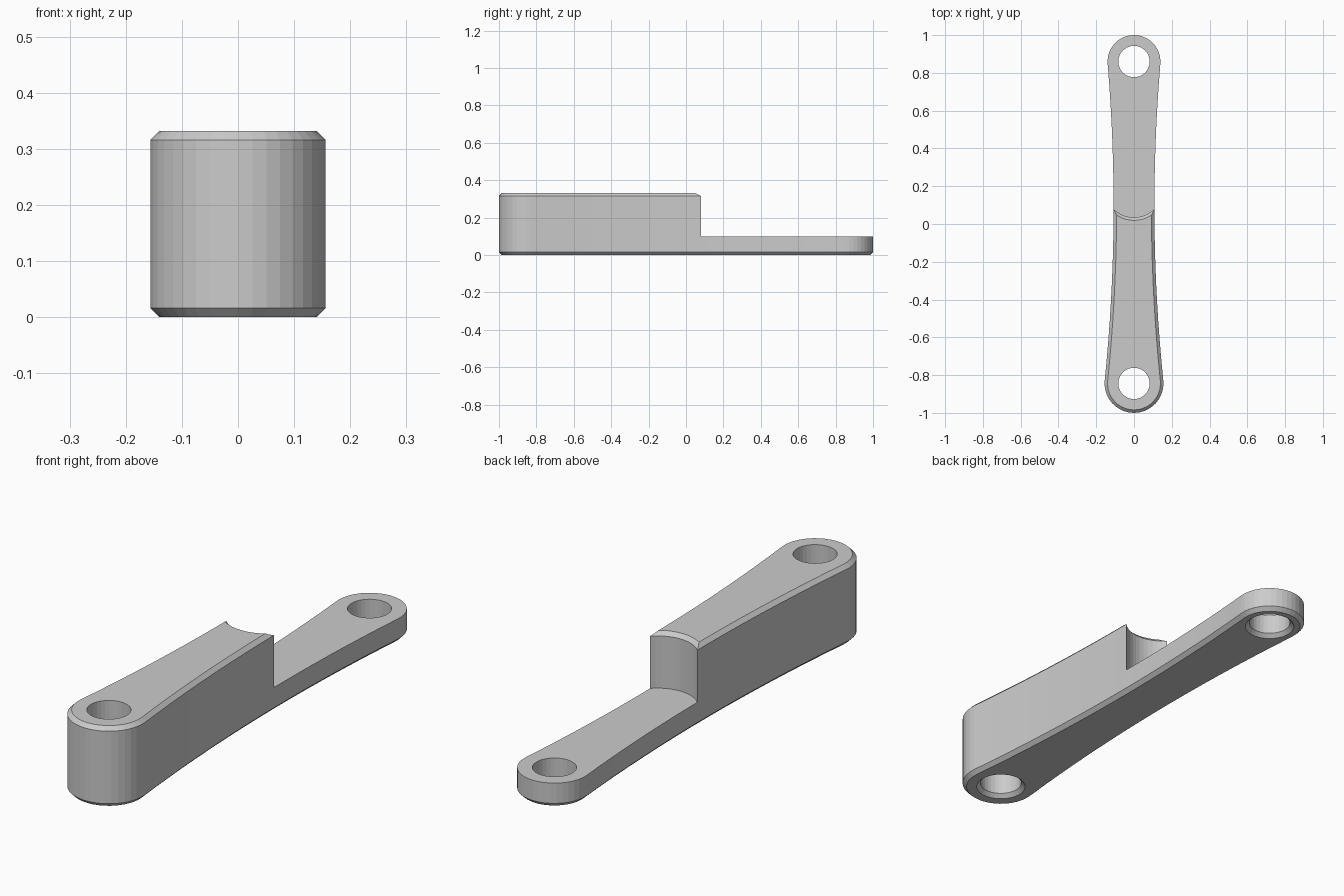
import bpy, bmesh
from math import sin, cos, pi, sqrt, atan2

if "Cube" in bpy.data.objects:
    bpy.data.objects.remove(bpy.data.objects["Cube"])

HEIGHT, LOW, CH = 0.332, 0.10, 0.016      # tall height, low height, chamfer
Y1, R1 = -0.844, 0.156                    # front end round
Y2, R2 = 0.86, 0.14                       # back end round
WAIST, HOLE = 0.108, 0.083


def arc(cx, cy, r, a0, a1, n):
    return [(cx + r * cos(a0 + (a1 - a0) * i / n),
             cy + r * sin(a0 + (a1 - a0) * i / n)) for i in range(n + 1)]


def loft(name, rings):
    """Closed solid through (z, outline) rings, bottom to top."""
    bm = bmesh.new()
    loops = [[bm.verts.new((x, y, z)) for x, y in pts] for z, pts in rings]
    n = len(loops[0])
    for a, b in zip(loops, loops[1:]):
        for i in range(n):
            j = (i + 1) % n
            bm.faces.new((a[i], a[j], b[j], b[i]))
    bm.faces.new(loops[0][::-1])
    bm.faces.new(loops[-1])
    bmesh.ops.recalc_face_normals(bm, faces=bm.faces)
    mesh = bpy.data.meshes.new(name)
    bm.to_mesh(mesh)
    bm.free()
    obj = bpy.data.objects.new(name, mesh)
    bpy.context.collection.objects.link(obj)
    return obj


# Large concave side arc tangent to both end rounds
k = sqrt((R1 - WAIST) / (R2 - WAIST))
YC = (k * Y2 + Y1) / (1 + k)
RS = ((YC - Y1) ** 2 / (R1 - WAIST) - R1 - WAIST) / 2
XC = RS + WAIST
T1, T2 = atan2(YC - Y1, XC), atan2(YC - Y2, XC)


def outline(d):
    """Link outline, inset by d."""
    front = arc(0, Y1, R1 - d, -pi - T1, T1, 20)
    right = arc(XC, YC, RS + d, pi + T1, pi + T2, 16)[1:-1]
    back = arc(0, Y2, R2 - d, T2, pi - T2, 20)
    left = [(-x, y) for x, y in reversed(right)]
    return front + right + back + left


# Link arm with chamfered top and bottom rims
arm = loft("link_arm", [(0, outline(CH)), (CH, outline(0)),
                        (HEIGHT - CH, outline(0)), (HEIGHT, outline(CH))])


# Step cutter: curved shoulder with a chamfered upper edge
def step(r):
    return arc(0, 0.187, r, pi, 2 * pi, 24) + [(r, 1.2), (-r, 1.2)]


RC, E = 0.152, 0.02
cutters = [loft("step_cutter", [(LOW, step(RC)), (HEIGHT - CH, step(RC)),
                                (HEIGHT + E, step(RC + CH + E))])]

# Pin hole cutters, countersunk underneath
for name, y in (("front_hole_cutter", Y1), ("back_hole_cutter", Y2)):
    def ring(r):
        return arc(0, y, r, 0, 2 * pi, 32)[:-1]
    cutters.append(loft(name, [(-E, ring(HOLE + CH + E)), (CH, ring(HOLE)),
                               (HEIGHT + 0.1, ring(HOLE))]))

bpy.context.view_layer.objects.active = arm
for c in cutters:
    mod = arm.modifiers.new(c.name, 'BOOLEAN')
    mod.operation, mod.solver, mod.object = 'DIFFERENCE', 'EXACT', c
    bpy.ops.object.modifier_apply(modifier=mod.name)
for c in cutters:
    bpy.data.objects.remove(c, do_unlink=True)
